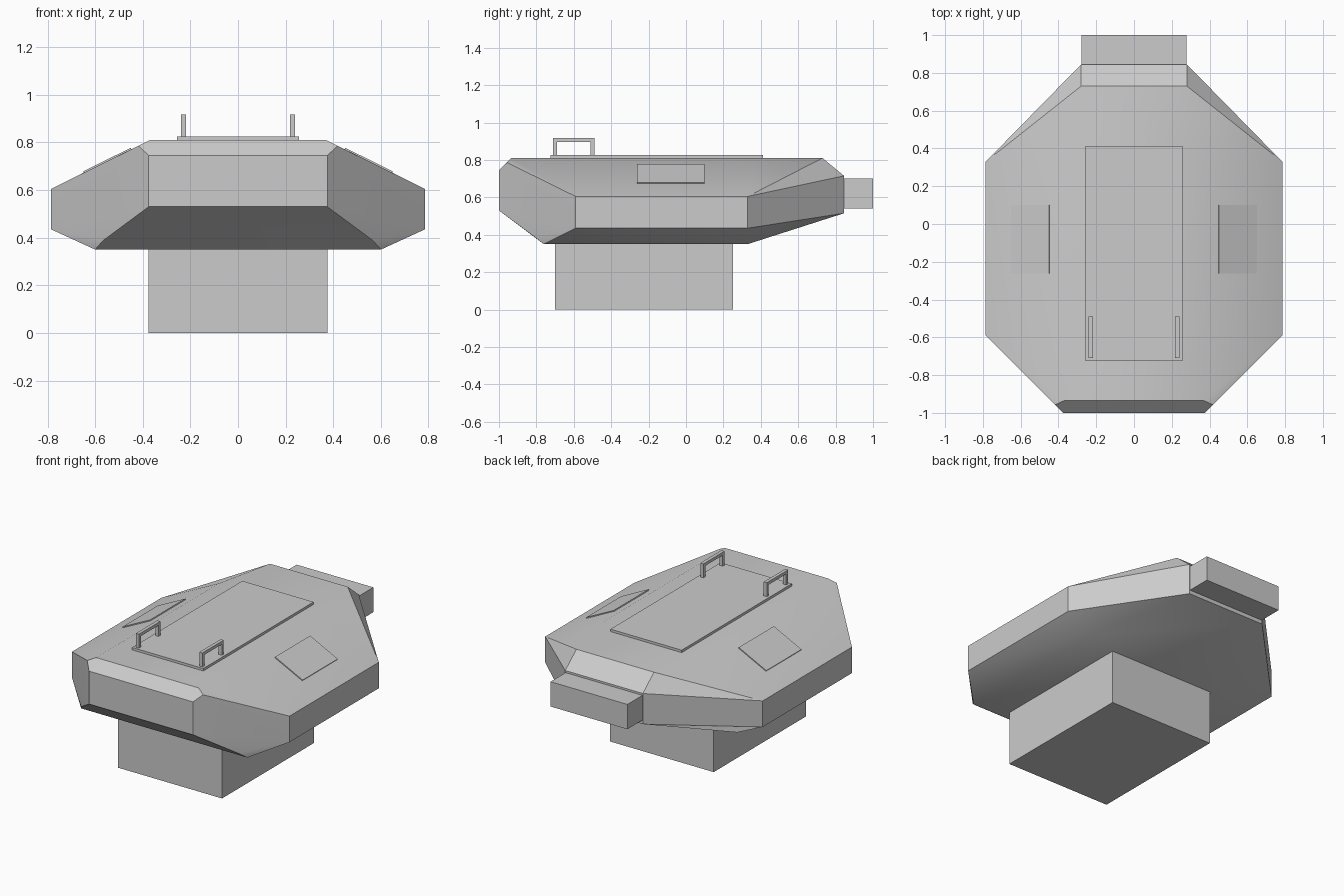
import bpy, bmesh, math
from mathutils import Matrix

if "Cube" in bpy.data.objects:
    bpy.data.objects.remove(bpy.data.objects["Cube"])


def make_object(name, bm):
    mesh = bpy.data.meshes.new(name)
    bm.to_mesh(mesh)
    bm.free()
    ob = bpy.data.objects.new(name, mesh)
    bpy.context.collection.objects.link(ob)
    return ob


def box(name, lo, hi, tilt=0.0):
    bm = bmesh.new()
    size = [b - a for a, b in zip(lo, hi)]
    mid = [(a + b) / 2 for a, b in zip(lo, hi)]
    bmesh.ops.create_cube(bm, size=1, matrix=Matrix.Diagonal((*size, 1)))
    ob = make_object(name, bm)
    ob.location = mid
    ob.rotation_euler.y = tilt
    return ob


# Faceted hull: half of the corner points, mirrored across x
half = [
    (0.375, -1.0, 0.745), (0.375, -1.0, 0.53),        # front face
    (0.37, -0.935, 0.81), (0.418, -0.957, 0.786),     # front chamfer
    (0.37, -0.59, 0.81), (0.37, 0.33, 0.81), (0.28, 0.73, 0.81),  # roof
    (0.785, -0.59, 0.605), (0.785, 0.33, 0.605),      # side top
    (0.785, -0.59, 0.435), (0.785, 0.33, 0.435),      # side bottom
    (0.28, 0.845, 0.715), (0.28, 0.845, 0.515),       # back face
    (0.567, -0.808, 0.388), (0.6, -0.76, 0.35), (0.6, 0.33, 0.35),  # underside
]
bm = bmesh.new()
for x, y, z in half:
    for s in (-1, 1):
        bm.verts.new((s * x, y, z))
bmesh.ops.convex_hull(bm, input=bm.verts[:])
bmesh.ops.dissolve_limit(bm, angle_limit=math.radians(1.0),
                         verts=bm.verts[:], edges=bm.edges[:])
bmesh.ops.recalc_face_normals(bm, faces=bm.faces[:])
hull = make_object("hull", bm)
bpy.context.view_layer.objects.active = hull
hull.select_set(True)
bpy.ops.object.shade_smooth_by_angle(angle=math.radians(30))

# Pedestal, rear block and roof hatch
box("pedestal", (-0.375, -0.7, 0), (0.375, 0.25, 0.36))
box("rear_block", (-0.277, 0.83, 0.54), (0.277, 1.0, 0.702))
box("roof_hatch", (-0.257, -0.725, 0.80), (0.257, 0.412, 0.826))

# Handles and sloped side panels, both sides
slope = math.atan2(0.205, 0.415)
for s, side in ((-1, "left"), (1, "right")):
    bm = bmesh.new()
    profile = [(-0.71, 0.82), (-0.71, 0.917), (-0.49, 0.917), (-0.49, 0.82),
               (-0.51, 0.82), (-0.51, 0.897), (-0.69, 0.897), (-0.69, 0.82)]
    x0 = s * 0.229 - 0.011
    face = bm.faces.new([bm.verts.new((x0, y, z)) for y, z in profile])
    ext = bmesh.ops.extrude_face_region(bm, geom=[face], use_keep_orig=True)
    for v in ext["geom"]:
        if isinstance(v, bmesh.types.BMVert):
            v.co.x += 0.022
    bmesh.ops.recalc_face_normals(bm, faces=bm.faces[:])
    make_object(side + "_handle", bm)

    cx, cz = s * 0.546, 0.719
    box(side + "_panel", (cx - 0.111, -0.262, cz - 0.01),
        (cx + 0.111, 0.1, cz + 0.01), s * slope)
